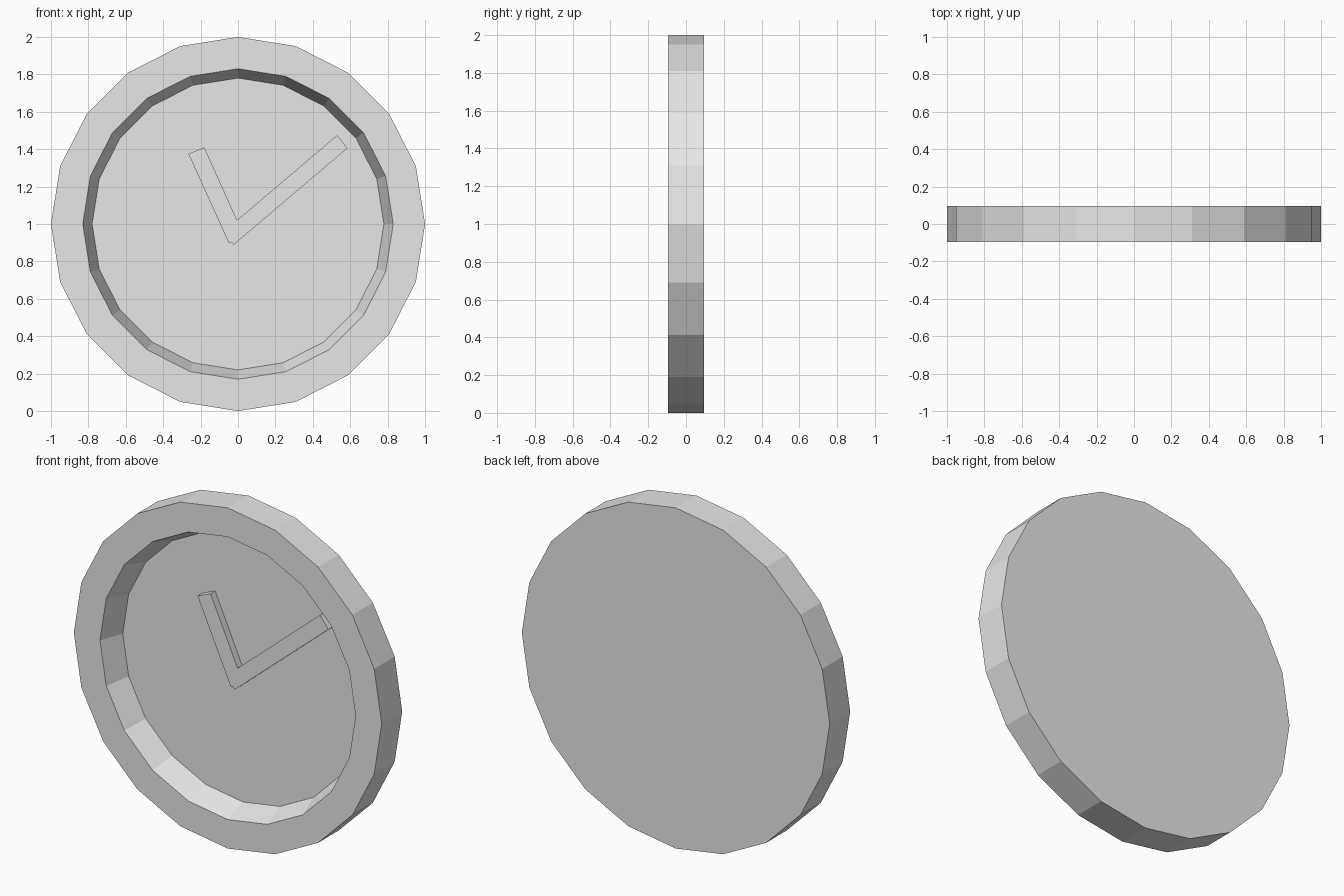
import bpy
import bmesh
from math import cos, sin, tau

cube = bpy.data.objects.get("Cube")
if cube:
    bpy.data.objects.remove(cube, do_unlink=True)

SIDES = 20
HALF_DEPTH = 0.095
FLOOR_Y = 0.045
HAND_Y = 0.003
CENTRE_Z = 1.0

# One plain grey for the whole clock
grey = bpy.data.materials.new("light_grey")
grey.use_nodes = True
grey.diffuse_color = (0.8, 0.8, 0.8, 1)
grey.node_tree.nodes["Principled BSDF"].inputs["Base Color"].default_value = (0.8, 0.8, 0.8, 1)


def finish(name, bm):
    bmesh.ops.recalc_face_normals(bm, faces=bm.faces)
    mesh = bpy.data.meshes.new(name)
    bm.to_mesh(mesh)
    bm.free()
    mesh.materials.append(grey)
    obj = bpy.data.objects.new(name, mesh)
    bpy.context.collection.objects.link(obj)
    return obj


def lathe(name, profile):
    """Join polygon rings of (radius, y) and cap both ends."""
    bm = bmesh.new()
    rings = []
    for radius, y in profile:
        rings.append([bm.verts.new((radius * cos(tau * i / SIDES), y,
                                    CENTRE_Z + radius * sin(tau * i / SIDES)))
                      for i in range(SIDES)])
    for a, b in zip(rings, rings[1:]):
        for i in range(SIDES):
            j = (i + 1) % SIDES
            bm.faces.new((a[i], a[j], b[j], b[i]))
    bm.faces.new(rings[0])
    bm.faces.new(rings[-1])
    return finish(name, bm)


def extrude_outline(name, outline, front, back):
    """Extrude an (x, z) outline along y."""
    bm = bmesh.new()
    face = bm.faces.new([bm.verts.new((x, front, z)) for x, z in outline])
    new = bmesh.ops.extrude_face_region(bm, geom=[face])["geom"]
    moved = [v for v in new if isinstance(v, bmesh.types.BMVert)]
    bmesh.ops.translate(bm, verts=moved, vec=(0, back - front, 0))
    return finish(name, bm)


# Case: flat back, outer wall, front rim, sloped inner wall and dial
lathe("clock_case", [(1.0, HALF_DEPTH), (1.0, -HALF_DEPTH),
                     (0.83, -HALF_DEPTH), (0.78, FLOOR_Y)])

# Hour and minute hands joined at the middle, rooted inside the case
extrude_outline("clock_hands",
                [(-0.265, 1.375), (-0.18, 1.41), (-0.005, 1.02), (0.53, 1.475),
                 (0.585, 1.405), (-0.022, 0.89), (-0.035, 0.903), (-0.05, 0.9)],
                HAND_Y, HALF_DEPTH - 0.003)
